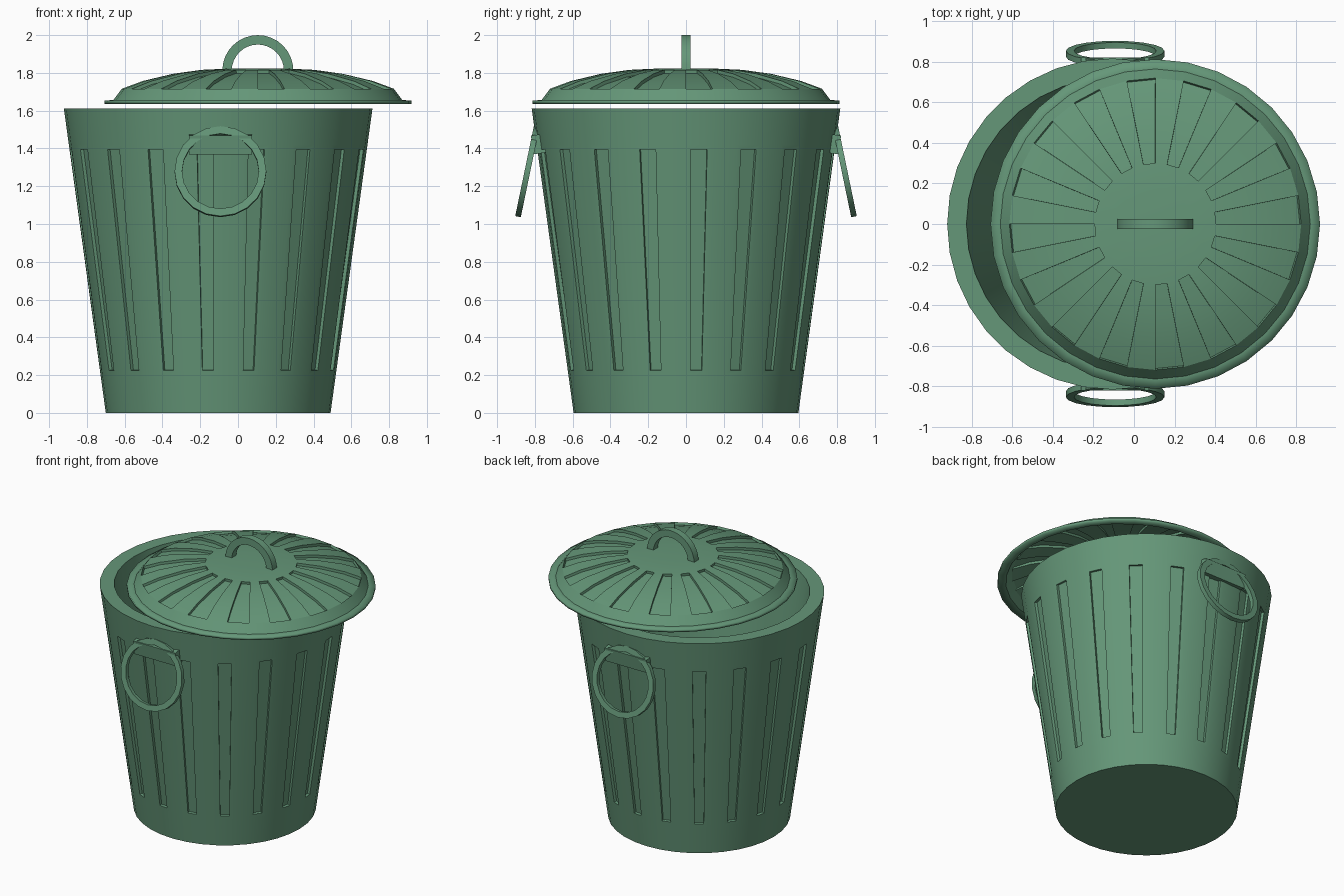
import bpy, bmesh
from math import sin, cos, pi, radians

if "Cube" in bpy.data.objects:
    bpy.data.objects.remove(bpy.data.objects["Cube"])

green = bpy.data.materials.new("green_paint")
green.diffuse_color = (0.13, 0.31, 0.19, 1)
green.use_nodes = True
green.node_tree.nodes["Principled BSDF"].inputs["Base Color"].default_value = green.diffuse_color


def finish(bm, name, loc=(0, 0, 0), rot_x=0.0, angle=25):
    me = bpy.data.meshes.new(name)
    bm.to_mesh(me)
    bm.free()
    ob = bpy.data.objects.new(name, me)
    bpy.context.collection.objects.link(ob)
    ob.location = loc
    ob.rotation_euler.x = rot_x
    me.materials.append(green)
    bpy.ops.object.select_all(action='DESELECT')
    ob.select_set(True)
    bpy.context.view_layer.objects.active = ob
    bpy.ops.object.shade_smooth_by_angle(angle=radians(angle))
    return ob


def lathe(profile, n, cap_end):
    """Revolve (radius, z) points; returns bmesh and faces[band][segment]."""
    bm = bmesh.new()
    rings = [[bm.verts.new((r * cos(2 * pi * j / n), r * sin(2 * pi * j / n), z))
              for j in range(n)] for r, z in profile]
    bands = [[bm.faces.new((a[j], b[j], b[(j + 1) % n], a[(j + 1) % n]))
              for j in range(n)] for a, b in zip(rings, rings[1:])]
    bm.faces.new(rings[0])
    if cap_end:
        bm.faces.new(rings[-1][::-1])
    bm.normal_update()
    return bm, bands


def hoop(outer, inner, thick, segs, arc):
    """Rectangular-section ring or arch standing in the XZ plane."""
    bm = bmesh.new()
    closed = arc > 6.28
    section = ((outer, -1), (outer, 1), (inner, 1), (inner, -1))
    loops = []
    for i in range(segs if closed else segs + 1):
        a = arc * i / segs
        loops.append([bm.verts.new((r * cos(a), s * thick / 2, r * sin(a)))
                      for r, s in section])
    pairs = list(zip(loops, loops[1:]))
    if closed:
        pairs.append((loops[-1], loops[0]))
    for a, b in pairs:
        for k in range(4):
            m = (k + 1) % 4
            bm.faces.new((a[k], a[m], b[m], b[k]))
    if not closed:
        bm.faces.new(loops[0])
        bm.faces.new(loops[-1][::-1])
    bmesh.ops.recalc_face_normals(bm, faces=bm.faces)
    return bm


# Tapered bin with a thick wall and 18 sunken vertical slots
R0, R1, H = 0.595, 0.817, 1.612
rad = lambda z: R0 + (R1 - R0) * z / H
bm, bands = lathe([(rad(0.1) - 0.095, 0.1), (R1 - 0.095, H), (R1, H),
                   (rad(1.42), 1.42), (rad(0.2), 0.2), (R0, 0)], 36, True)
slots = bands[3][::2]
bmesh.ops.inset_individual(bm, faces=slots, thickness=0.035, depth=0)
bmesh.ops.inset_individual(bm, faces=slots, thickness=0.001, depth=-0.018)
finish(bm, "bin_body", (-0.105, 0, 0))

# Domed lid with 16 sunken wedge panels and a flat rim
bm, bands = lathe([(0.15, 1.823), (0.30, 1.816), (0.45, 1.795), (0.61, 1.757),
                   (0.72, 1.716), (0.765, 1.656), (0.813, 1.654)], 32, False)
panels = [f for band in bands[1:4] for f in band[::2]]
bmesh.ops.inset_region(bm, faces=panels, thickness=0.001, depth=-0.018)
lid = finish(bm, "lid", (0.105, 0, 0))
solid = lid.modifiers.new("thickness", 'SOLIDIFY')
solid.thickness = 0.018
solid.offset = -1

# Arched grip on the lid
finish(hoop(0.188, 0.138, 0.05, 16, pi), "lid_grip", (0.105, 0, 1.812))

# Hanging ring handles and their brackets, front and back
for side, s in (("front", -1), ("back", 1)):
    finish(hoop(0.243, 0.203, 0.03, 20, 2 * pi), side + "_ring_handle",
           (-0.093, s * 0.84, 1.277), s * radians(11.7))
    bm = bmesh.new()
    bmesh.ops.create_cube(bm, size=1)
    bmesh.ops.scale(bm, vec=(0.335, 0.065, 0.1), verts=bm.verts)
    finish(bm, side + "_handle_bracket", (-0.093, s * 0.782, 1.423),
           -s * radians(7.9))
